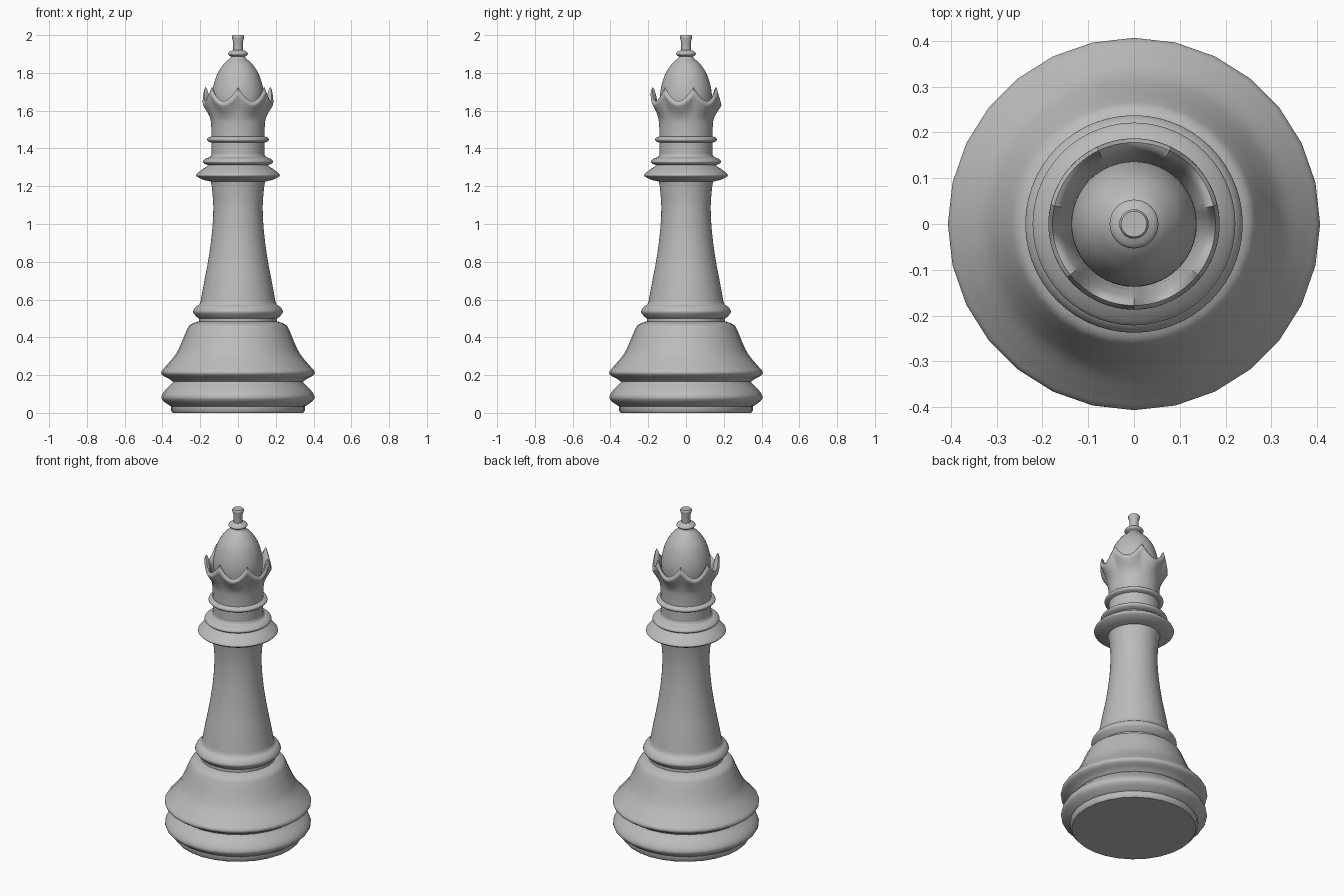
import bpy, bmesh, math
from mathutils import Vector

cube = bpy.data.objects.get("Cube")
if cube:
    bpy.data.objects.remove(cube, do_unlink=True)

mat = bpy.data.materials.new("grey")
mat.use_nodes = True
GREY = (0.5, 0.5, 0.5, 1)
mat.diffuse_color = GREY
mat.node_tree.nodes["Principled BSDF"].inputs["Base Color"].default_value = GREY


def finish(name, bm, angle=40):
    bmesh.ops.recalc_face_normals(bm, faces=bm.faces)
    me = bpy.data.meshes.new(name)
    bm.to_mesh(me)
    bm.free()
    me.materials.append(mat)
    ob = bpy.data.objects.new(name, me)
    bpy.context.collection.objects.link(ob)
    bpy.ops.object.select_all(action="DESELECT")
    ob.select_set(True)
    bpy.context.view_layer.objects.active = ob
    bpy.ops.object.shade_smooth_by_angle(angle=math.radians(angle))
    return ob


def smooth(pts, steps=4):
    """Rounded curve through the profile points."""
    p = [Vector(q) for q in pts]
    p = [2 * p[0] - p[1]] + p + [2 * p[-1] - p[-2]]
    out = []
    for a, b, c, d in zip(p, p[1:], p[2:], p[3:]):
        for i in range(steps):
            t = i / steps
            out.append(0.5 * (2 * b + (c - a) * t + (2 * a - 5 * b + 4 * c - d) * t * t
                              + (3 * b - a - 3 * c + d) * t ** 3))
    return out + [p[-2]]


def lathe(name, profile, sides=56, height=None, closed=False):
    """Turn (radius, z) points round the z axis; height may reshape z by angle."""
    bm = bmesh.new()
    rings = []
    for r, z in profile:
        ring = []
        for i in range(sides):
            a = math.tau * i / sides - math.pi / 2
            zz = height(z, i / sides) if height else z
            ring.append(bm.verts.new((r * math.cos(a), r * math.sin(a), zz)))
        rings.append(ring)
    pairs = list(zip(rings, rings[1:]))
    if closed:
        pairs.append((rings[-1], rings[0]))
    else:
        bm.faces.new(rings[0])
        bm.faces.new(rings[-1])
    for lo, hi in pairs:
        for i in range(sides):
            j = (i + 1) % sides
            bm.faces.new((lo[i], lo[j], hi[j], hi[i]))
    return finish(name, bm)


# Foot and bell-shaped base, with a groove between them
lathe("foot", [(0.345, 0), (0.355, 0.012), (0.355, 0.035)]
      + smooth([(0.365, 0.04), (0.395, 0.063), (0.405, 0.085), (0.39, 0.115), (0.35, 0.155), (0.34, 0.17)]),
      28)
lathe("base", smooth([(0.345, 0.165), (0.365, 0.18), (0.4, 0.2), (0.405, 0.22), (0.38, 0.25), (0.33, 0.31),
                      (0.3, 0.37), (0.275, 0.43), (0.255, 0.465), (0.215, 0.483)]), 28)

# Ring and tapering stem
lathe("lower_ring", [(0.207, 0.475), (0.207, 0.5)]
      + smooth([(0.215, 0.505), (0.233, 0.525), (0.237, 0.54), (0.225, 0.56), (0.205, 0.575), (0.197, 0.595)]))
lathe("stem", smooth([(0.2, 0.58), (0.178, 0.7), (0.159, 0.8), (0.144, 0.9), (0.134, 1.0),
                      (0.131, 1.1), (0.138, 1.19), (0.146, 1.235)]))

# Collars under the head
lathe("wide_collar", smooth([(0.145, 1.225), (0.185, 1.235), (0.215, 1.25), (0.22, 1.262),
                             (0.195, 1.285), (0.165, 1.305), (0.155, 1.318)]))
lathe("middle_collar", smooth([(0.155, 1.31), (0.178, 1.32), (0.185, 1.332), (0.17, 1.347),
                               (0.148, 1.355), (0.14, 1.37)]))
lathe("neck", [(0.14, 1.35), (0.14, 1.47)])
lathe("thin_collar", smooth([(0.138, 1.43), (0.158, 1.438), (0.163, 1.447), (0.158, 1.457), (0.138, 1.465)]))

# Crown with seven scalloped teeth
TEETH, VALLEY, TIP, START = 7, 1.65, 1.725, 1.55


def scallop(z, turn):
    if z <= START:
        return z
    u = (turn * TEETH) % 1
    rim = VALLEY + (TIP - VALLEY) * abs(2 * u - 1) ** 1.8
    return START + (z - START) * (rim - START) / (TIP - START)


lathe("crown", smooth([(0.14, 1.45), (0.141, 1.5), (0.145, 1.55), (0.157, 1.6), (0.175, 1.65),
                       (0.187, 1.69), (0.178, TIP)])
      + [(0.168, TIP - 0.01), (0.158, 1.68), (0.142, 1.6), (0.13, 1.5), (0.12, 1.45)],
      84, scallop, closed=True)

# Dome and finial
lathe("dome", smooth([(0.12, 1.55), (0.133, 1.62), (0.137, 1.68), (0.128, 1.74), (0.107, 1.8),
                      (0.073, 1.85), (0.045, 1.875), (0.036, 1.89)]))
lathe("finial_ring", smooth([(0.034, 1.885), (0.05, 1.895), (0.053, 1.903), (0.045, 1.912), (0.025, 1.922)]), 32)
lathe("finial", [(0.026, 1.91), (0.026, 1.965), (0.032, 1.985), (0.032, 1.995), (0.028, 2.0)], 32)
